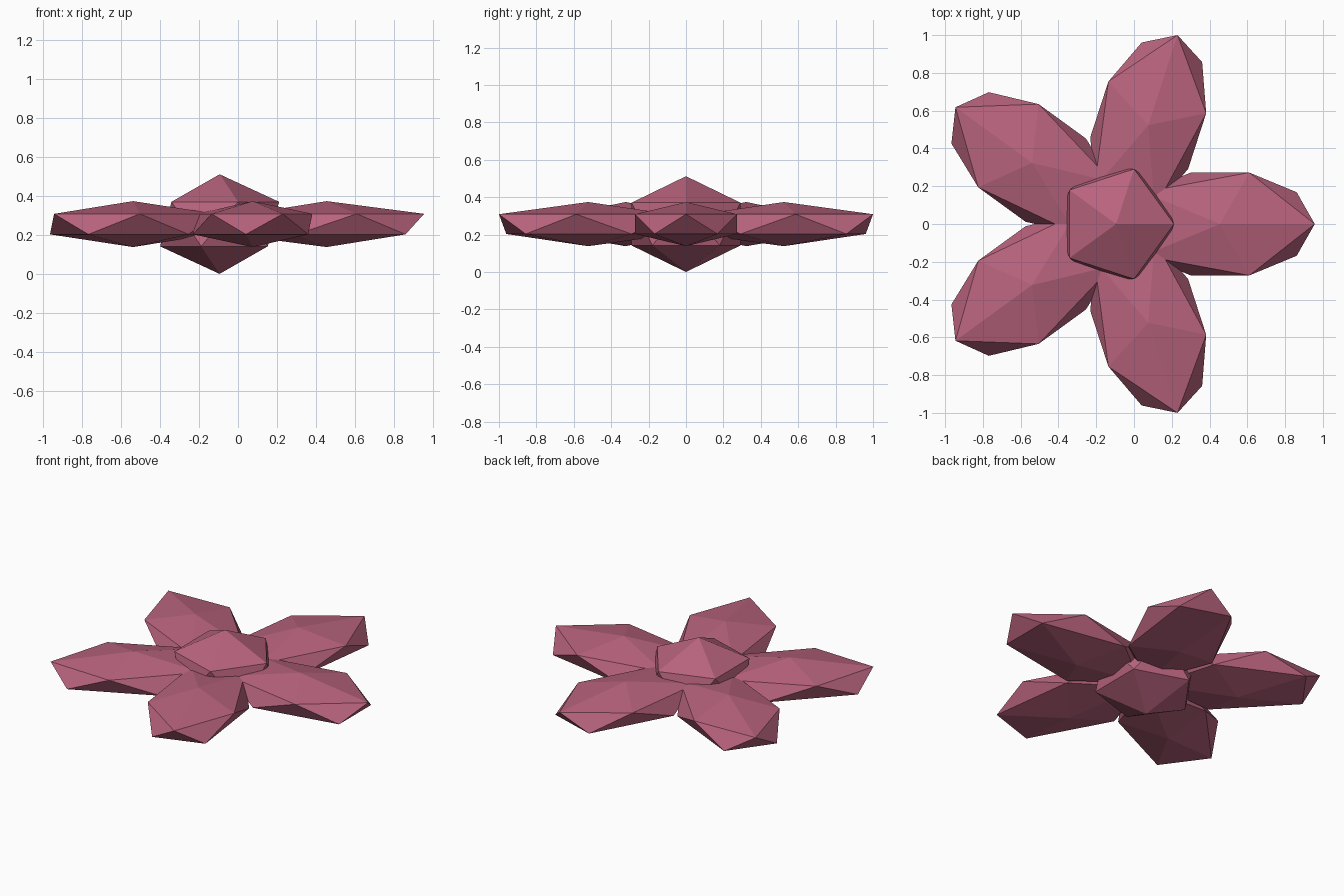
import bpy
import math
from mathutils import Matrix

if "Cube" in bpy.data.objects:
    bpy.data.objects.remove(bpy.data.objects["Cube"])

CX, CZ = -0.0945, 0.256   # flower axis and mid height

pink = bpy.data.materials.new("dusty pink")
pink.diffuse_color = (0.48, 0.125, 0.205, 1)
pink.use_nodes = True
pink.node_tree.nodes["Principled BSDF"].inputs["Base Color"].default_value = pink.diffuse_color


def faceted_ball(name, offset, size, angle=0.0):
    """Icosahedron stretched to size, pushed out from the axis and turned around it."""
    bpy.ops.mesh.primitive_ico_sphere_add(subdivisions=1, radius=1)
    ob = bpy.context.object
    ob.name = name
    ob.data.transform(
        Matrix.Translation((CX, 0, CZ))
        @ Matrix.Rotation(angle, 4, 'Z')
        @ Matrix.Translation((offset, 0, 0))
        @ Matrix.Diagonal((*size, 1)))
    ob.data.materials.append(pink)
    return ob


# Flower centre
faceted_ball("flower_centre", 0, (0.342, 0.342, 0.256))

# Five petals
for i in range(5):
    faceted_ball(f"petal_{i + 1}", 0.55, (0.5607, 0.32, 0.118), math.radians(72 * i))
